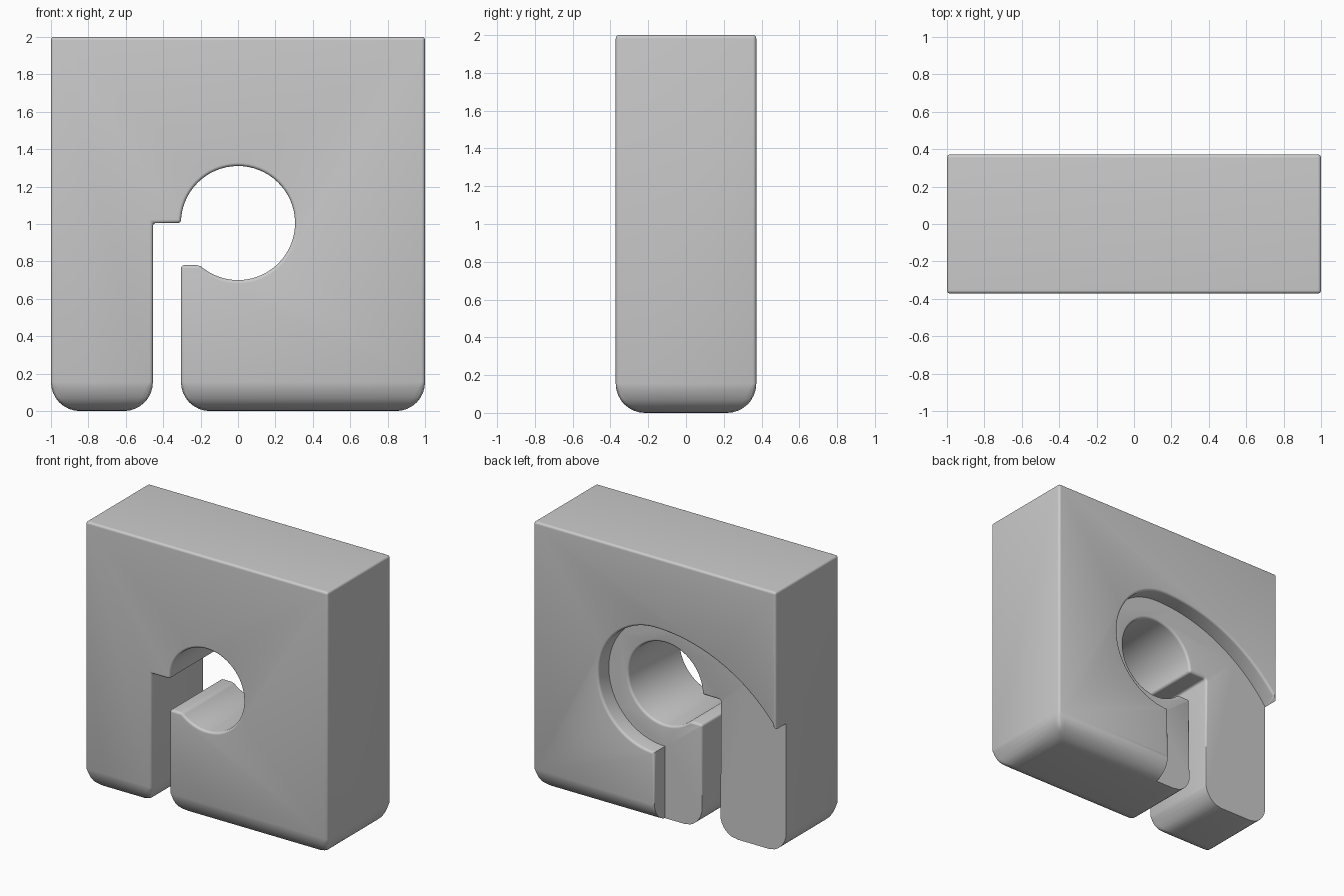
import bpy, bmesh, math

if "Cube" in bpy.data.objects:
    bpy.data.objects.remove(bpy.data.objects["Cube"])

HALF_X, HALF_Y, FLOOR_Y = 1.0, 0.372, 0.247
HOLE_R, HOLE_Z = 0.305, 1.005
SLOT_L, SLOT_R, LIP_Z = -0.455, -0.305, 0.78
BIG, SMALL = 0.155, 0.018

grey = bpy.data.materials.new("grey")
grey.diffuse_color = (0.6, 0.6, 0.6, 1)
grey.use_nodes = True
grey.node_tree.nodes["Principled BSDF"].inputs["Base Color"].default_value = grey.diffuse_color


def arc(cx, cz, r, a0, a1, n):
    angles = [math.radians(a0 + (a1 - a0) * i / n) for i in range(n + 1)]
    return [(cx + r * math.cos(a), cz + r * math.sin(a)) for a in angles]


def prism(name, outline, y0, y1):
    """Extrude an x-z outline along y."""
    bm = bmesh.new()
    face = bm.faces.new([bm.verts.new((x, y0, z)) for x, z in outline])
    ext = bmesh.ops.extrude_face_region(bm, geom=[face])["geom"]
    for v in ext:
        if isinstance(v, bmesh.types.BMVert):
            v.co.y = y1
    bmesh.ops.recalc_face_normals(bm, faces=bm.faces[:])
    mesh = bpy.data.meshes.new(name)
    bm.to_mesh(mesh)
    bm.free()
    obj = bpy.data.objects.new(name, mesh)
    bpy.context.collection.objects.link(obj)
    return obj


def bake(obj):
    """Replace the mesh by its modified version."""
    deps = bpy.context.evaluated_depsgraph_get()
    mesh = bpy.data.meshes.new_from_object(obj.evaluated_get(deps))
    obj.modifiers.clear()
    obj.data = mesh


# Block with round hole, stepped slot and lip
lip_angle = -180 + math.degrees(math.asin((HOLE_Z - LIP_Z) / HOLE_R))
outline = [(-HALF_X, 0), (SLOT_L, 0), (SLOT_L, HOLE_Z)]
outline += arc(0, HOLE_Z, HOLE_R, 180, lip_angle, 56)
outline += [(SLOT_R, LIP_Z), (SLOT_R, 0), (HALF_X, 0), (HALF_X, 2), (-HALF_X, 2)]
block = prism("slotted_block", outline, -HALF_Y, HALF_Y)

# Large rounding on the feet, small rounding on every other sharp edge
bm = bmesh.new()
bm.from_mesh(block.data)
weight = bm.edges.layers.float.new("bevel_weight_edge")
for e in bm.edges:
    if e.calc_face_angle(0) > math.radians(30):
        e[weight] = 1.0 if all(v.co.z < 1e-4 for v in e.verts) else SMALL / BIG
bm.to_mesh(block.data)
bm.free()
bev = block.modifiers.new("rounding", "BEVEL")
bev.limit_method = "WEIGHT"
bev.width, bev.segments = BIG, 8
bev.use_clamp_overlap = False
bake(block)

# Recess in the back: ring round the hole, sweeping arc to the side, open below
recess = [(0, -0.1)] + arc(0, HOLE_Z, 0.465, -90, 90, 40)
recess += arc(0, 0.21, 1.26, 90, 160, 40)[1:] + [(-1.3, -0.1)]
cutter = prism("recess_cutter", recess, FLOOR_Y, 0.6)
cutter.hide_render = True
cut = block.modifiers.new("recess", "BOOLEAN")
cut.operation, cut.object, cut.solver = "DIFFERENCE", cutter, "EXACT"
bake(block)
bpy.data.objects.remove(cutter)

# Soften the rims of the recess and of the hole and slot in its floor
bm = bmesh.new()
bm.from_mesh(block.data)
bmesh.ops.remove_doubles(bm, verts=bm.verts[:], dist=1e-5)
rims = []
for e in bm.edges:
    mid = (e.verts[0].co + e.verts[1].co) / 2
    level = [all(abs(v.co.y - y) < 1e-4 for v in e.verts) for y in (FLOOR_Y, HALF_Y)]
    inside = abs(mid.x) < 0.97 and 0.16 < mid.z < 1.97
    if any(level) and inside and e.is_manifold and e.is_convex \
            and e.calc_face_angle(0) > math.radians(40):
        rims.append(e)
bmesh.ops.bevel(bm, geom=rims, offset=SMALL, segments=4, profile=0.5,
                affect="EDGES", clamp_overlap=False)
bm.to_mesh(block.data)
bm.free()

block.data.materials.clear()
block.data.materials.append(grey)
bpy.context.view_layer.objects.active = block
block.select_set(True)
bpy.ops.object.shade_smooth_by_angle(angle=math.radians(35))
